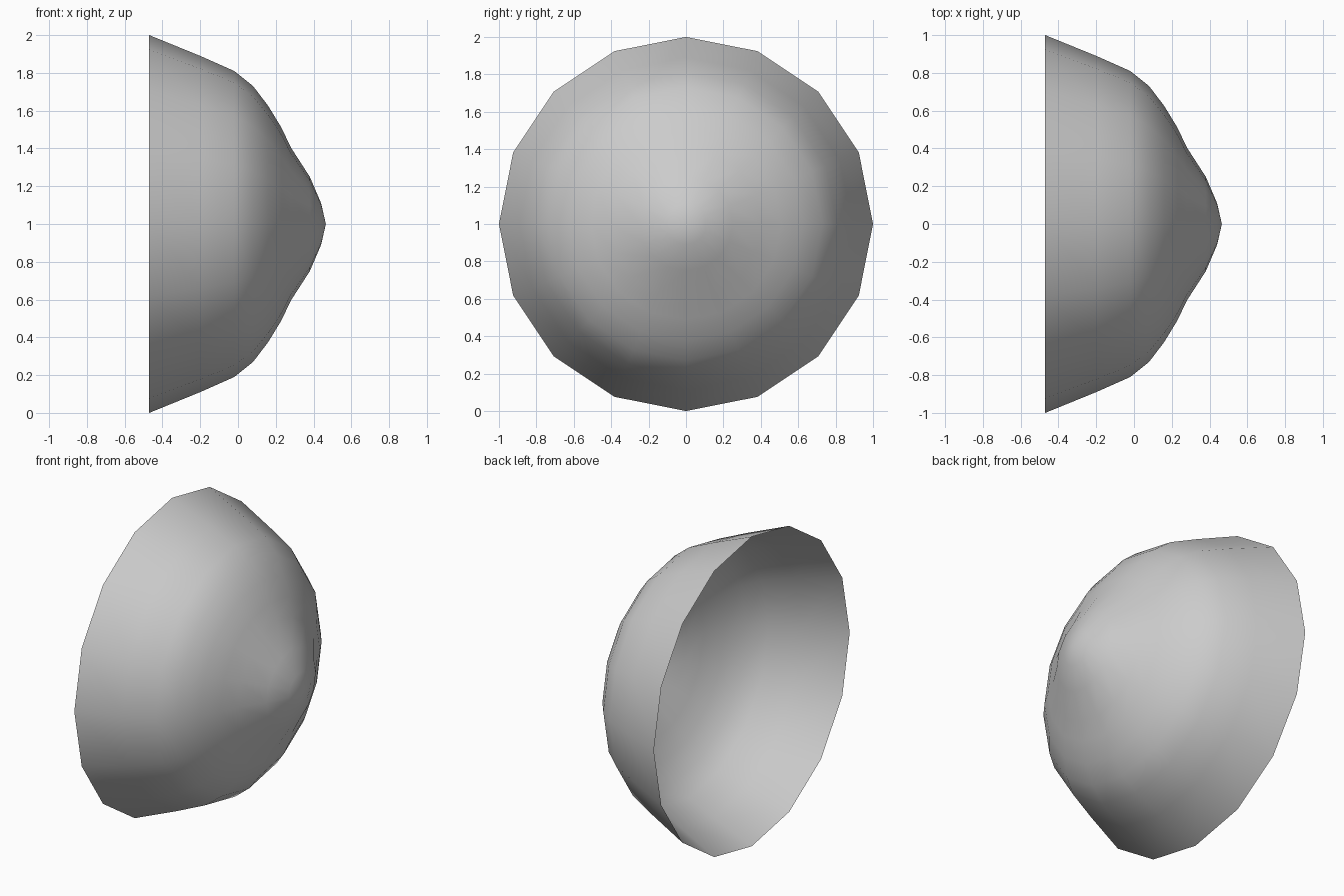
import bpy, bmesh, math

if "Cube" in bpy.data.objects:
    bpy.data.objects.remove(bpy.data.objects["Cube"])

SIDES = 16
# Profile from open rim to tip: (x, radius)
PROFILE = [(-0.47, 1.0), (-0.2, 0.89), (-0.02, 0.81), (0.08, 0.73), (0.16, 0.625),
           (0.23, 0.51), (0.28, 0.405), (0.38, 0.25), (0.44, 0.11)]
TIP_X = 0.465


def ring(bm, x, r):
    steps = [2 * math.pi * i / SIDES for i in range(SIDES)]
    return [bm.verts.new((x, r * math.cos(a), 1 + r * math.sin(a))) for a in steps]


# Open thin bowl with a conical tip, turned around the x axis
bm = bmesh.new()
rings = [ring(bm, x, r) for x, r in PROFILE]
tip = bm.verts.new((TIP_X, 0, 1))
for a, b in zip(rings, rings[1:]):
    for i in range(SIDES):
        j = (i + 1) % SIDES
        bm.faces.new((a[i], a[j], b[j], b[i]))
for i in range(SIDES):
    bm.faces.new((rings[-1][i], rings[-1][(i + 1) % SIDES], tip))
for f in bm.faces:
    f.smooth = True

mesh = bpy.data.meshes.new("bowl_shell")
bm.to_mesh(mesh)
bm.free()
bowl = bpy.data.objects.new("bowl_shell", mesh)
bpy.context.collection.objects.link(bowl)
